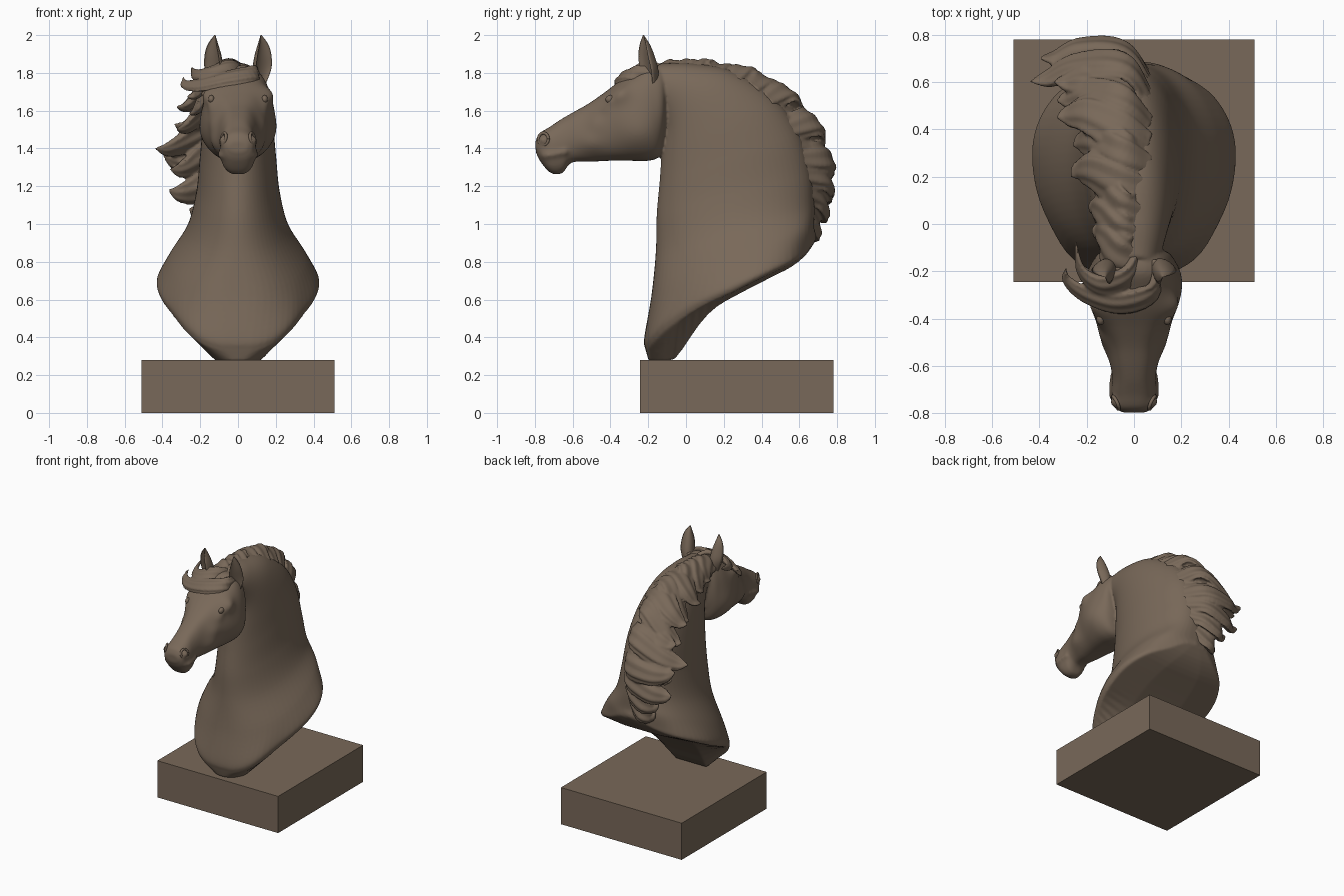
import bpy, bmesh, math
from mathutils import Vector as V

if "Cube" in bpy.data.objects:
    bpy.data.objects.remove(bpy.data.objects["Cube"])

mat = bpy.data.materials.new("brown_clay")
mat.diffuse_color = (0.19, 0.14, 0.10, 1)
mat.use_nodes = True
mat.node_tree.nodes["Principled BSDF"].inputs["Base Color"].default_value = mat.diffuse_color


def cr(pts, u):
    """Catmull-Rom point at index position u."""
    i = max(0, min(int(u), len(pts) - 2))
    t = u - i
    b, c = pts[i], pts[i + 1]
    a = pts[i - 1] if i else b * 2 - c
    d = pts[i + 2] if i + 2 < len(pts) else c * 2 - b
    return 0.5 * (2*b + (c - a)*t + (2*a - 5*b + 4*c - d)*t*t + (3*b - a - 3*c + d)*t**3)


def sample(pts, n):
    return [cr(pts, (len(pts) - 1) * k / n) for k in range(n + 1)]


def smooth_rings(rings, n):
    """Interpolate between key rings to get n + 1 rings."""
    cols = [sample(list(col), n) for col in zip(*rings)]
    return [list(r) for r in zip(*cols)]


def loft(bm, rings):
    """Skin closed rings; both ends are closed by left-right strips."""
    vs = [[bm.verts.new(p) for p in r] for r in rings]
    n = len(vs[0])
    faces = []
    for a, b in zip(vs, vs[1:]):
        for j in range(n):
            faces.append(bm.faces.new((a[j], a[(j + 1) % n], b[(j + 1) % n], b[j])))
    for r in (vs[0], vs[-1]):
        for j in range(n // 2):
            q = list(dict.fromkeys((r[j], r[j + 1], r[n - j - 1], r[(n - j) % n])))
            faces.append(bm.faces.new(q))
    bmesh.ops.recalc_face_normals(bm, faces=faces)
    return [v for r in vs for v in r]


def finish(bm, name, voxel=0, iters=0):
    me = bpy.data.meshes.new(name)
    bm.to_mesh(me)
    bm.free()
    me.materials.append(mat)
    o = bpy.data.objects.new(name, me)
    bpy.context.collection.objects.link(o)
    for p in me.polygons:
        p.use_smooth = True
    if voxel:
        m = o.modifiers.new("fuse", 'REMESH')
        m.mode = 'VOXEL'
        m.voxel_size = voxel
        m.use_smooth_shade = True
        s = o.modifiers.new("soften", 'SMOOTH')
        s.factor = 0.5
        s.iterations = iters
    return o


def oval(f, b, w, p=0.85, n=64):
    """Ring between two points of the side profile, with half width w."""
    out = []
    for j in range(n):
        a = 2 * math.pi * j / n
        s, c = math.sin(a), math.cos(a)
        k = (1 - c) / 2
        x = w * math.copysign(abs(s) ** p, s)
        out.append(V((x, f[0] + (b[0] - f[0]) * k, f[1] + (b[1] - f[1]) * k)))
    return out


# Plinth
bm = bmesh.new()
bmesh.ops.create_cube(bm, size=1)
for v in bm.verts:
    v.co = V((v.co.x * 1.02, 0.268 + v.co.y * 1.025, 0.14 + v.co.z * 0.28))
plinth = finish(bm, "plinth")
for p in plinth.data.polygons:
    p.use_smooth = False

# Chest and neck: curved lower rim, then ovals up to the poll
rim = [V(p) for p in [
    (0, -.213, .33), (.1, -.207, .335), (.2, -.175, .37), (.28, -.11, .435), (.345, 0, .515),
    (.395, .12, .58), (.418, .245, .637), (.415, .36, .695), (.38, .465, .747),
    (.31, .56, .795), (.2, .63, .845), (.1, .675, .90), (0, .69, .92)]]
half = sample(rim, 32)
ring0 = half + [V((-p.x, p.y, p.z)) for p in half[-2:0:-1]]
ring1, foot = [], []
for p in ring0:
    k = 1 - (p.y + 0.2) / 0.89
    ring1.append(V((p.x * 1.02, p.y - 0.008 * k, p.z + 0.02 + 0.045 * k)))
    drop = .165 * math.exp(-((p.y + .1) / .16) ** 2) + .02 * min(1, abs(p.x) * 3)
    foot.append(V((p.x * .42, p.y + .015 * k, max(.277, p.z - drop))))
neck = [((-.183, .62), (.68, .98), .37, .82), ((-.16, .85), (.68, 1.1), .27, .95),
        ((-.155, 1.05), (.665, 1.27), .222, 1), ((-.14, 1.22), (.605, 1.48), .202, 1),
        ((-.13, 1.36), (.47, 1.67), .185, 1), ((-.12, 1.5), (.25, 1.81), .16, .95),
        ((-.15, 1.6), (.03, 1.85), .13, .9), ((-.22, 1.65), (-.14, 1.85), .1, .85)]
rings = [ring0, ring1] + [oval(f, b, w, p) for f, b, w, p in neck]
bm = bmesh.new()
loft(bm, [foot] + smooth_rings(rings, 60))

# Head: ovals from the nose back to the jaw
head = [((-.797, 1.44), (-.795, 1.38), .05), ((-.775, 1.48), (-.77, 1.33), .08),
        ((-.72, 1.515), (-.715, 1.27), .095), ((-.66, 1.555), (-.655, 1.27), .093),
        ((-.6, 1.59), (-.605, 1.325), .096), ((-.52, 1.635), (-.5, 1.33), .115),
        ((-.44, 1.69), (-.4, 1.335), .155), ((-.36, 1.75), (-.3, 1.335), .185),
        ((-.28, 1.8), (-.2, 1.335), .19), ((-.2, 1.84), (-.14, 1.36), .175),
        ((-.12, 1.82), (-.115, 1.45), .14), ((-.1, 1.75), (-.1, 1.5), .05)]
hv = loft(bm, smooth_rings([oval(f, b, w, .72) for f, b, w in head], 110))
# Sculpt pushes: (x, y, z), radius, outward amount
pushes = [((.18, -.24, 1.48), .1, .018), ((.15, -.36, 1.70), .06, .04),
          ((.14, -.41, 1.655), .024, -.014), ((.13, -.42, 1.615), .03, .01),
          ((.1, -.5, 1.43), .07, -.024), ((.08, -.757, 1.45), .024, -.022),
          ((.12, -.48, 1.53), .05, .012)]
pushes += [((.09, -.79 + .03 * i, 1.35 + .006 * i), .016, -.014) for i in range(6)]
for v in hv:
    c = v.co.copy()
    for q, r, amt in pushes:
        d = (V((abs(c.x), c.y, c.z)) - V(q)).length / r
        if abs(c.x) > 0.04:
            v.co.x += math.copysign(amt * math.exp(-d * d), c.x)
finish(bm, "horse_bust", 0.0085, 4)

# Eyes, nostril rims and ears, one per side
ear_keys = [(.1, -.18, 1.74, .04), (.118, -.19, 1.82, .05), (.125, -.205, 1.89, .045),
            (.128, -.215, 1.95, .028), (.122, -.225, 2.0, .003)]
for side, label in ((1, "right"), (-1, "left")):
    bm = bmesh.new()
    bmesh.ops.create_uvsphere(bm, u_segments=20, v_segments=12, radius=.022)
    for v in bm.verts:
        v.co = V((side * .141 + v.co.x * .8, -.4 + v.co.y * 1.2, 1.66 + v.co.z))
    finish(bm, label + "_eye")

    bm = bmesh.new()
    keys = []
    for x, y, z, r in ear_keys:
        ring = []
        for j in range(24):
            a = 2 * math.pi * j / 24
            s = math.sin(a)
            u = r * math.cos(a)
            w = r * (1.5 * s if s > 0 else -.55 * s) - .6 * r   # crescent section
            t = .6
            ring.append(V((side * (x + u * math.cos(t) - w * math.sin(t)),
                           y + u * math.sin(t) + w * math.cos(t), z)))
        keys.append(ring)
    loft(bm, smooth_rings(keys, 24))
    finish(bm, label + "_ear")

    bm = bmesh.new()
    rim_rings = []
    for i in range(25):
        a = 2 * math.pi * i / 24
        e = V((0, math.cos(a), math.sin(a)))
        c = V((side * (.077 + .012 * e.y - .006 * e.z), -.755 + e.y * .026, 1.45 + e.z * .032))
        rim_rings.append([c + e * (.008 * math.cos(b)) + V((.008 * math.sin(b), 0, 0))
                          for b in [2 * math.pi * k / 10 for k in range(10)]])
    loft(bm, rim_rings)
    finish(bm, label + "_nostril")


# Mane and forelock: flat, tapering, grooved locks of hair
def lock(bm, path, wide, r, flat=.45):
    pts = sample(path, 28)
    rings = []
    for k, p in enumerate(pts):
        u = k / 28
        T = (pts[min(k + 1, 28)] - pts[max(k - 1, 0)]).normalized()
        W = (wide - T * wide.dot(T)).normalized()
        N = T.cross(W)
        s = r * (1 - u ** 2.2) * (.6 + .4 * min(1, u * 3)) + .004
        ring = []
        for j in range(32):
            a = 2 * math.pi * j / 32
            g = 1 + .1 * math.cos(7 * a)
            ring.append(p + W * (s * g * math.cos(a)) + N * (s * g * flat * math.sin(a)))
        rings.append(ring)
    loft(bm, rings)


crest = [V((0, y, z)) for y, z in [(-.15, 1.83), (.05, 1.84), (.25, 1.81), (.42, 1.72), (.54, 1.58),
                                   (.62, 1.42), (.66, 1.25), (.67, 1.08), (.66, .97)]]
# Each lock: place along the crest, lift off the crest, tip x, y, z
tips = [(.05, -.02, -.17, -.06, 1.72), (.5, -.02, -.19, .05, 1.68), (1, -.015, -.18, .15, 1.63),
        (1.6, -.02, -.27, .2, 1.67), (2.2, .005, -.26, .33, 1.58), (2.8, .01, -.33, .45, 1.62),
        (3.4, .045, -.33, .52, 1.50), (4, .0, -.34, .6, 1.53), (4.5, .08, -.44, .6, 1.40),
        (5, .02, -.36, .68, 1.29), (5.5, .075, -.40, .7, 1.37), (6, .055, -.37, .7, 1.18),
        (6.5, .02, -.26, .7, 1.08), (7.1, -.02, -.2, .66, .98)]
bm = bmesh.new()
for s, h, x, y, z in tips:
    c = cr(crest, s)
    t = (cr(crest, s + .05) - cr(crest, s - .05)).normalized()
    n = V((0, -t.z, t.y))
    tip = V((x, y, z))
    m1 = c + V((-.05, 0, 0)) + n * h
    m2 = m1.lerp(tip, .5) + n * .02 + t * .035
    m3 = m1.lerp(tip, .8) + t * .03 - n * .01
    lock(bm, [c + V((.055, 0, 0)) - n * .05 - t * .03, m1, m2, m3, tip], t + n * .25, .1)
finish(bm, "mane", 0.008, 1)

bm = bmesh.new()
fore = [[(.09, -.15, 1.79), (.075, -.285, 1.79), (-.06, -.335, 1.765), (-.2, -.3, 1.735),
         (-.28, -.24, 1.74), (-.29, -.18, 1.78)],
        [(.03, -.1, 1.79), (-.03, -.22, 1.82), (-.13, -.26, 1.80), (-.22, -.2, 1.79), (-.25, -.06, 1.83)]]
for path in fore:
    lock(bm, [V(p) for p in path], V((0, -.75, -.65)), .06, .5)
finish(bm, "forelock", 0.007, 1)
